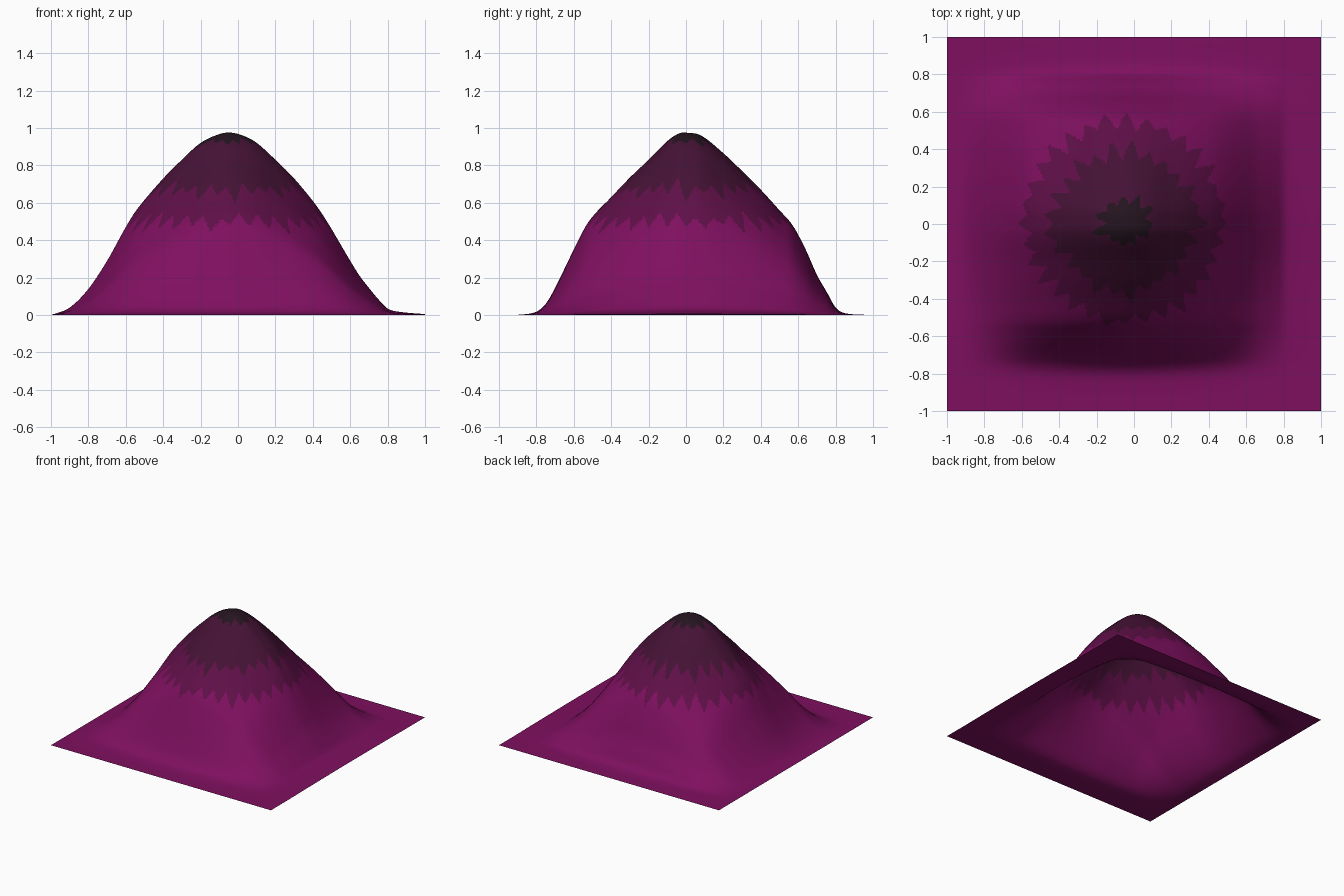
import bpy, bmesh, math, random

if "Cube" in bpy.data.objects:
    bpy.data.objects.remove(bpy.data.objects["Cube"])

random.seed(4)
PEAK = 0.975
CX = -0.04

# ridge heights along x (front view) and along y (side view)
PROFILE_X = [(-1, 0), (-.9, .04), (-.8, .14), (-.7, .29), (-.6, .47), (-.54, .565), (-.4, .73),
             (-.3, .83), (-.2, .92), (-.1, .967), (-.04, .975), (.03, .958), (.1, .92), (.2, .83),
             (.3, .73), (.4, .61), (.45, .54), (.5, .46), (.6, .29), (.65, .21), (.7, .145),
             (.75, .085), (.8, .035), (.86, .018), (1, .005)]
PROFILE_Y = [(-1, 0), (-.88, .003), (-.8, .018), (-.75, .06), (-.7, .145), (-.6, .35), (-.52, .50),
             (-.4, .63), (-.3, .735), (-.2, .83), (-.1, .93), (-.04, .97), (0, .975), (.08, .96),
             (.2, .865), (.3, .77), (.4, .67), (.5, .56), (.57, .48), (.64, .35), (.7, .215),
             (.76, .11), (.8, .04), (.85, .01), (1, 0)]


def ease(points, t):
    """Smooth Hermite curve through the profile points."""
    n = len(points)

    def slope(i):
        a, b = points[max(i - 1, 0)], points[min(i + 1, n - 1)]
        return (b[1] - a[1]) / (b[0] - a[0])
    for i in range(n - 1):
        (x0, z0), (x1, z1) = points[i], points[i + 1]
        if t <= x1 + 1e-6:
            w = x1 - x0
            s = (t - x0) / w
            z = ((2 * s**3 - 3 * s**2 + 1) * z0 + (s**3 - 2 * s**2 + s) * w * slope(i)
                 + (3 * s**2 - 2 * s**3) * z1 + (s**3 - s**2) * w * slope(i + 1))
            return max(z, 0)
    return points[-1][1]


def teeth(level, depth, count):
    """Jagged colour boundary: height limit as a zigzag around the peak."""
    vals = [level + (depth if i % 2 else -depth) * random.uniform(.2, 1) for i in range(count)]

    def limit(angle):
        u = (angle / (2 * math.pi) % 1) * count
        i = int(u) % count
        return vals[i] + (vals[(i + 1) % count] - vals[i]) * (u - int(u))
    return limit


def material(name, rgb):
    m = bpy.data.materials.new(name)
    m.diffuse_color = (*rgb, 1)
    m.use_nodes = True
    m.node_tree.nodes["Principled BSDF"].inputs["Base Color"].default_value = m.diffuse_color
    return m


# hill surface: an open sheet with a square outline
bm = bmesh.new()
bmesh.ops.create_grid(bm, x_segments=180, y_segments=180, size=1)
for v in bm.verts:
    v.co.z = ease(PROFILE_X, v.co.x) * ease(PROFILE_Y, v.co.y) / PEAK
bmesh.ops.triangulate(bm, faces=bm.faces[:])

# colour bands, darker towards the summit
limits = [teeth(.50, .07, 64), teeth(.67, .07, 50), teeth(.925, .035, 22)]
for f in bm.faces:
    c = f.calc_center_median()
    angle = math.atan2(c.y, c.x - CX)
    f.material_index = sum(c.z > lim(angle) for lim in limits)
    f.smooth = True

mesh = bpy.data.meshes.new("hill")
bm.to_mesh(mesh)
bm.free()
for name, rgb in [("base_purple", (.21, .005, .115)), ("mid_purple", (.115, .005, .065)),
                  ("dark_purple", (.06, .006, .036)), ("summit_black", (.018, .007, .014))]:
    mesh.materials.append(material(name, rgb))
hill = bpy.data.objects.new("hill", mesh)
bpy.context.collection.objects.link(hill)
